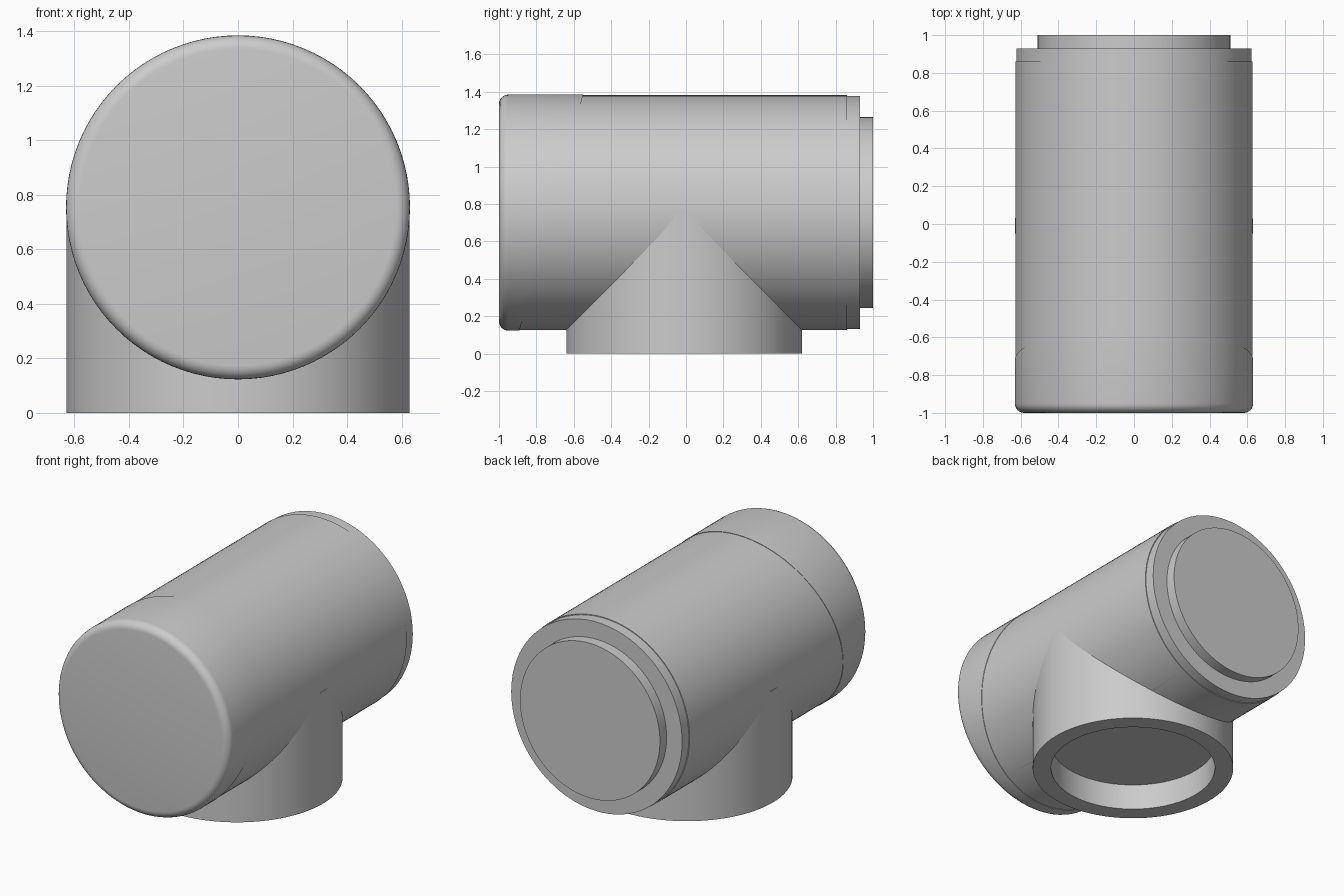
import bpy
import bmesh
from math import sin, cos, pi, radians
from mathutils import Vector, Matrix

cube = bpy.data.objects.get("Cube")
if cube:
    bpy.data.objects.remove(cube, do_unlink=True)

AXIS_Z = 0.754   # height of the horizontal pipe axis
STEM_Y = -0.01   # centre of the vertical branch
SIDES = 96

grey = bpy.data.materials.new("light_grey")
grey.use_nodes = True
colour = (0.6, 0.6, 0.6, 1)
grey.diffuse_color = colour
grey.node_tree.nodes["Principled BSDF"].inputs["Base Color"].default_value = colour


def lathe(name, profile, matrix, cut=None):
    """Spin (radius, height) points around z, then place the solid."""
    bm = bmesh.new()
    verts = [bm.verts.new((r, 0, h)) for r, h in profile]
    edges = [bm.edges.new(pair) for pair in zip(verts, verts[1:])]
    bmesh.ops.spin(bm, geom=verts + edges, cent=(0, 0, 0), axis=(0, 0, 1),
                   angle=2 * pi, steps=SIDES)
    bmesh.ops.remove_doubles(bm, verts=bm.verts, dist=0.0001)
    bm.transform(matrix)
    if cut:
        point, normal = cut
        bmesh.ops.bisect_plane(bm, geom=bm.verts[:] + bm.edges[:] + bm.faces[:],
                               plane_co=point, plane_no=normal, clear_outer=True)
        rim = [e for e in bm.edges if e.is_boundary]
        bmesh.ops.contextual_create(bm, geom=rim)
    bmesh.ops.recalc_face_normals(bm, faces=bm.faces)
    mesh = bpy.data.meshes.new(name)
    bm.to_mesh(mesh)
    bm.free()
    mesh.materials.append(grey)
    obj = bpy.data.objects.new(name, mesh)
    bpy.context.collection.objects.link(obj)
    return obj


def activate(obj):
    bpy.ops.object.select_all(action='DESELECT')
    obj.select_set(True)
    bpy.context.view_layer.objects.active = obj


along_y = Matrix.Translation((0, 0, AXIS_Z)) @ Matrix.Rotation(-pi / 2, 4, 'X')
along_z = Matrix.Translation((0, STEM_Y, 0))

# Main pipe with the stepped rear end and round plug
pipe = lathe("main_pipe", [
    (0, -0.93), (0.628, -0.93), (0.628, 0.86), (0.623, 0.86),
    (0.623, 0.93), (0.51, 0.93), (0.51, 1), (0, 1)], along_y)

# Rounded front cap, ending on a slanted seam
R, F = 0.631, 0.05
fillet = [(R - F + F * sin(a), -1 + F - F * cos(a))
          for a in (radians(15 * i) for i in range(7))]
cap = lathe("front_cap", [(0, -1)] + fillet + [(R, -0.4), (0, -0.4)], along_y,
            (Vector((0, -0.72, AXIS_Z)), Vector((0, 1, -0.27))))

# Vertical branch with a shallow round socket underneath
stem = lathe("branch_stem", [
    (0, 0.175), (0.515, 0.175), (0.515, 0), (0.63, 0),
    (0.63, 0.74), (0, 0.74)], along_z)

# Clear the pipe wall out of the socket
cutter = lathe("socket_cutter", [(0, -0.1), (0.53, -0.1), (0.53, 0.2), (0, 0.2)], along_z)
cutter.hide_render = True
activate(pipe)
hollow = pipe.modifiers.new("socket", 'BOOLEAN')
hollow.operation = 'DIFFERENCE'
hollow.solver = 'EXACT'
hollow.object = cutter
bpy.ops.object.modifier_apply(modifier=hollow.name)
bpy.data.objects.remove(cutter, do_unlink=True)

for part in (pipe, cap, stem):
    activate(part)
    bpy.ops.object.shade_smooth_by_angle(angle=radians(30))
